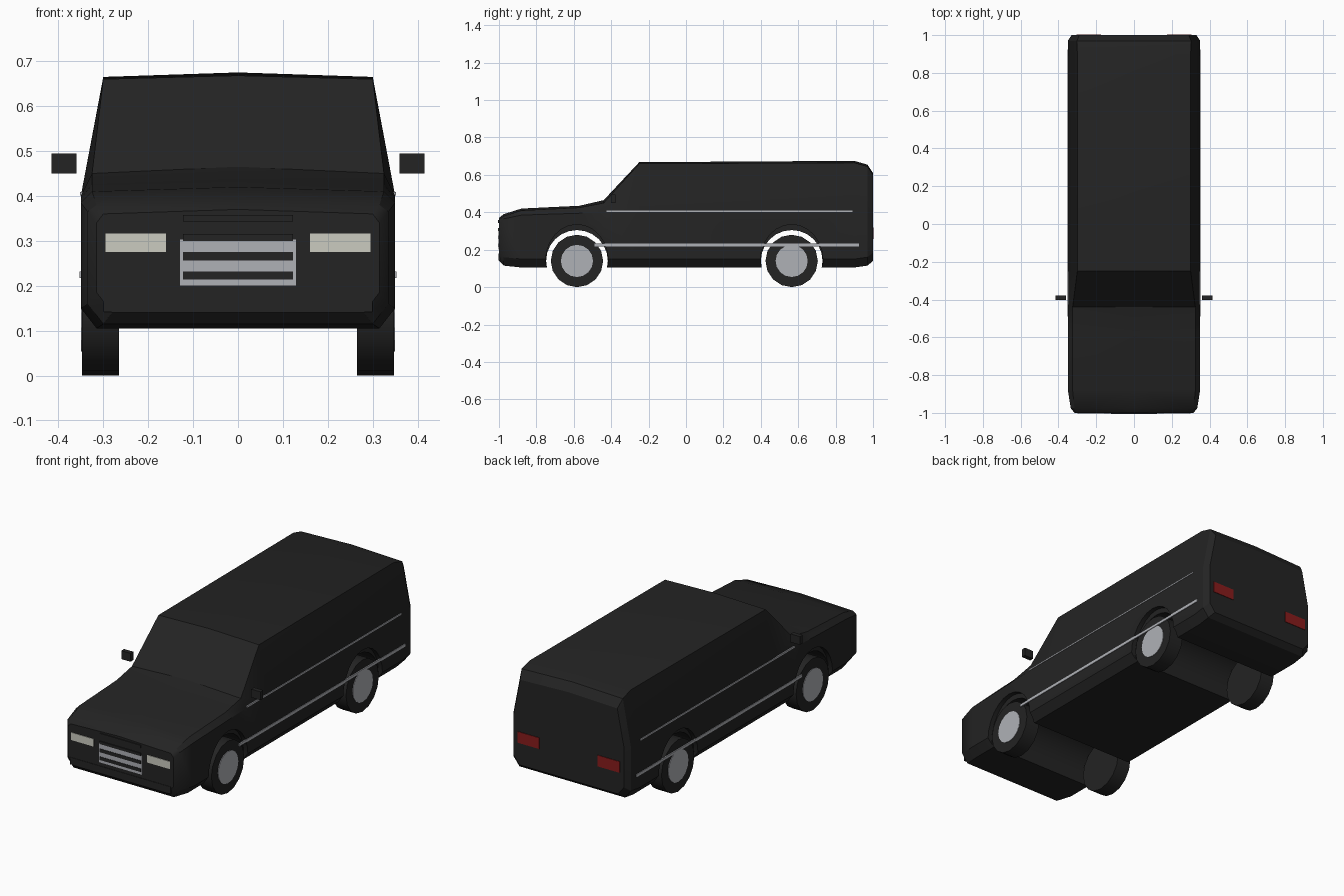
import bpy, bmesh, math
from mathutils import Matrix

cube = bpy.data.objects.get("Cube")
if cube:
    bpy.data.objects.remove(cube, do_unlink=True)


def material(name, r, g, b):
    m = bpy.data.materials.new(name)
    m.use_nodes = True
    m.diffuse_color = (r, g, b, 1)
    m.node_tree.nodes["Principled BSDF"].inputs["Base Color"].default_value = (r, g, b, 1)
    return m


BLACK = material("black paint", .017, .017, .017)
SILVER = material("silver trim", .43, .44, .47)
LAMP = material("pale lamp", .60, .60, .53)
RED = material("red lamp", .25, .012, .012)


def finish(name, bm, mat, smooth=False):
    bmesh.ops.recalc_face_normals(bm, faces=bm.faces)
    mesh = bpy.data.meshes.new(name)
    bm.to_mesh(mesh)
    bm.free()
    ob = bpy.data.objects.new(name, mesh)
    bpy.context.collection.objects.link(ob)
    mesh.materials.append(mat)
    if smooth:
        shade(ob)
    return ob


def shade(ob):
    bpy.ops.object.select_all(action='DESELECT')
    bpy.context.view_layer.objects.active = ob
    ob.select_set(True)
    bpy.ops.object.shade_smooth_by_angle(angle=math.radians(30))


def box(name, x, y, z, mat):
    """Box from (low, high) ranges on each axis."""
    bm = bmesh.new()
    bmesh.ops.create_cube(bm, size=1)
    for v in bm.verts:
        for i, (lo, hi) in enumerate((x, y, z)):
            v.co[i] = (lo + hi) / 2 + v.co[i] * (hi - lo)
    return finish(name, bm, mat)


def disc(name, x, y, z, ry, rz, sides, mat, smooth=False):
    """Elliptical cylinder lying along x."""
    bm = bmesh.new()
    bmesh.ops.create_cone(bm, cap_ends=True, segments=sides, radius1=1, radius2=1, depth=1)
    bm.transform(Matrix.Translation(((x[0] + x[1]) / 2, y, z))
                 @ Matrix.Diagonal((x[1] - x[0], ry, rz, 1))
                 @ Matrix.Rotation(math.pi / 2, 4, 'Y'))
    return finish(name, bm, mat, smooth)


# Body stations: y, floor, half width, belt height, roof half width, roof edge, roof centre
stations = [
    (-1, .14, .315, .34, .30, .36, .37),
    (-.975, .115, .335, .365, .315, .38, .39),
    (-.88, .105, .35, .385, .325, .41, .42),
    (-.57, .105, .35, .395, .325, .425, .435),
    (-.44, .105, .35, .40, .325, .45, .465),
    (-.25, .105, .35, .40, .30, .66, .668),
    (.90, .105, .35, .40, .30, .665, .675),
    (.97, .115, .35, .40, .302, .645, .655),
    (1, .14, .33, .40, .29, .60, .61),
]
bm = bmesh.new()
rings = []
for y, floor, w, belt, wr, edge, top in stations:
    half = [(w - .035, floor), (w, floor + .045), (w, belt), (wr, edge)]
    outline = half + [(0, top)] + [(-x, z) for x, z in reversed(half)]
    rings.append([bm.verts.new((x, y, z)) for x, z in outline])
for a, b in zip(rings, rings[1:]):
    for i in range(len(a)):
        j = (i + 1) % len(a)
        bm.faces.new((a[i], a[j], b[j], b[i]))
bm.faces.new(rings[0])
bm.faces.new(rings[-1])
bmesh.ops.triangulate(bm, faces=bm.faces)
body = finish("body", bm, BLACK)

# Wheel wells: a tunnel through the body with a taller shallow recess on each side
AXLES = {"front": -.583, "rear": .565}
cutters = []
for y in AXLES.values():
    cutters.append(disc("well_cutter", (-.5, .5), y, .14, .165, .165, 24, BLACK))
    for s in (-1, 1):
        cutters.append(disc("arch_cutter", sorted((s * .325, s * .5)), y, .14, .168, .195, 24, BLACK))
bpy.context.view_layer.objects.active = body
for c in cutters:
    c.hide_render = True
    mod = body.modifiers.new("arch", 'BOOLEAN')
    mod.operation = 'DIFFERENCE'
    mod.solver = 'EXACT'
    mod.object = c
    bpy.ops.object.modifier_apply(modifier=mod.name)
for c in cutters:
    bpy.data.objects.remove(c, do_unlink=True)
shade(body)

# Parts repeated on both sides
for side, s in (("left", 1), ("right", -1)):
    def span(a, b):
        return sorted((s * a, s * b))

    for end, y in AXLES.items():
        disc(f"{end}_{side}_tyre", span(.265, .347), y, .14, .14, .14, 16, BLACK, True)
        disc(f"{end}_{side}_hubcap", span(.34, .35), y, .14, .086, .086, 16, SILVER)
    box(f"{side}_mirror", span(.36, .415), (-.402, -.378), (.45, .495), BLACK)
    box(f"{side}_belt_stripe", span(.345, .352), (-.425, .89), (.401, .409), SILVER)
    box(f"{side}_lower_stripe", span(.346, .353), (-.49, .925), (.217, .232), SILVER)
    box(f"{side}_headlight", span(.16, .295), (-1.003, -.995), (.275, .316), LAMP)
    box(f"{side}_taillight", span(.175, .305), (.995, 1.003), (.258, .318), RED)

# Grille with dark slats, and the lower bumper panel
box("grille", (-.129, .129), (-1.003, -.995), (.20, .303), SILVER)
for i, (lo, hi) in enumerate(((.214, .232), (.256, .275), (.30, .315), (.343, .358))):
    box(f"grille_slat_{i + 1}", (-.122, .122), (-1.005, -.996), (lo, hi), BLACK)
box("front_bumper", (-.30, .30), (-1.002, -.995), (.142, .18), BLACK)
